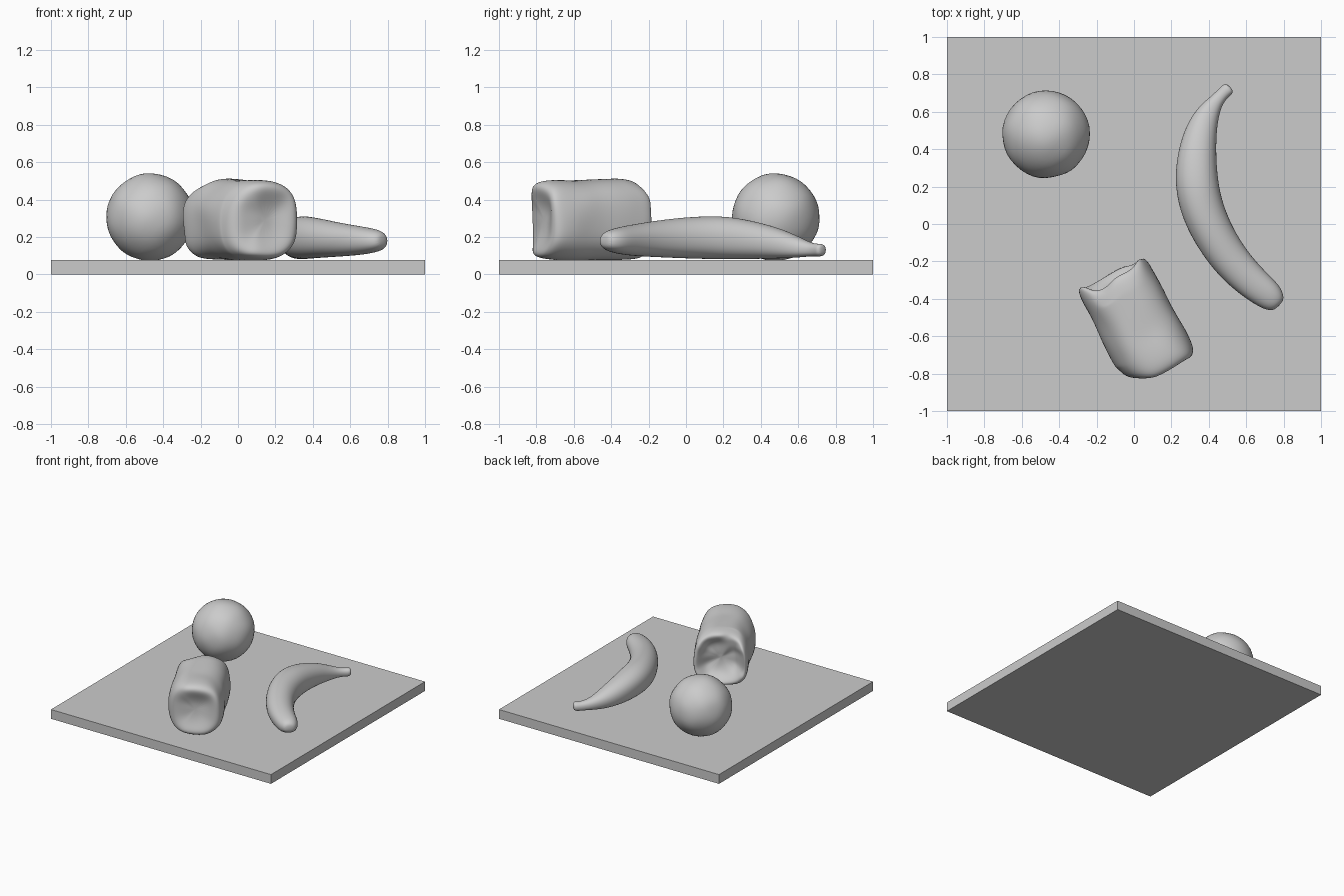
import bpy, bmesh, math
from mathutils import Vector, noise

if "Cube" in bpy.data.objects:
    bpy.data.objects.remove(bpy.data.objects["Cube"], do_unlink=True)

clay = bpy.data.materials.new("plain grey")
clay.use_nodes = True
GREY = (0.6, 0.6, 0.6, 1)
clay.diffuse_color = GREY
clay.node_tree.nodes["Principled BSDF"].inputs["Base Color"].default_value = GREY

BOARD_TOP = 0.076


def finish(name, bm, smooth=True, levels=0):
    """Turn a bmesh into a named object with the shared material."""
    bmesh.ops.recalc_face_normals(bm, faces=bm.faces)
    for f in bm.faces:
        f.smooth = smooth
    mesh = bpy.data.meshes.new(name)
    bm.to_mesh(mesh)
    bm.free()
    mesh.materials.append(clay)
    obj = bpy.data.objects.new(name, mesh)
    bpy.context.collection.objects.link(obj)
    if levels:
        sub = obj.modifiers.new("soften", 'SUBSURF')
        sub.levels = sub.render_levels = levels
    return obj


def power(v, e):
    return math.copysign(abs(v) ** (2 / e), v)


def loft(sections, segs, top_exp, bottom_exp):
    """Skin rounded rings; each section is (centre, heading, half width, half height)."""
    bm = bmesh.new()
    rings = []
    for centre, heading, w, h in sections:
        side = Vector((heading.y, -heading.x, 0)).normalized()
        ring = []
        for i in range(segs):
            a = 2 * math.pi * i / segs
            c, s = math.cos(a), math.sin(a)
            e = top_exp if s > 0 else bottom_exp
            ring.append(bm.verts.new(centre + side * w * power(c, e)
                                     + Vector((0, 0, h * power(s, e)))))
        rings.append(ring)
    for a, b in zip(rings, rings[1:]):
        for i in range(segs):
            j = (i + 1) % segs
            bm.faces.new((a[i], a[j], b[j], b[i]))
    bm.faces.new(rings[0])
    bm.faces.new(rings[-1])
    return bm


# Square board
bm = bmesh.new()
bmesh.ops.create_cube(bm, size=2)
for v in bm.verts:
    v.co.z = BOARD_TOP if v.co.z > 0 else 0
finish("board", bm, smooth=False)

# Round fruit, slightly uneven and settled on the board
bm = bmesh.new()
bmesh.ops.create_icosphere(bm, subdivisions=4, radius=0.234)
for v in bm.verts:
    v.co *= 1 + 0.018 * noise.noise(v.co * 9)
    v.co += Vector((-0.47, 0.48, 0.306))
    v.co.z = max(v.co.z, BOARD_TOP - 0.004)
finish("round_fruit", bm)

# Banana: x, y, z, half width, half height from blunt tip to stem
spine = [
    (0.775, -0.435, 0.18, 0.030, 0.025),
    (0.760, -0.420, 0.18, 0.058, 0.048),
    (0.725, -0.385, 0.18, 0.080, 0.066),
    (0.640, -0.320, 0.182, 0.092, 0.080),
    (0.530, -0.215, 0.187, 0.102, 0.094),
    (0.435, -0.080, 0.192, 0.110, 0.106),
    (0.365, 0.070, 0.196, 0.119, 0.116),
    (0.332, 0.220, 0.198, 0.119, 0.118),
    (0.335, 0.380, 0.184, 0.106, 0.103),
    (0.362, 0.510, 0.164, 0.086, 0.082),
    (0.400, 0.600, 0.145, 0.062, 0.058),
    (0.440, 0.660, 0.132, 0.038, 0.036),
    (0.480, 0.703, 0.130, 0.034, 0.033),
    (0.503, 0.722, 0.131, 0.037, 0.035),
    (0.515, 0.733, 0.132, 0.022, 0.022),
]
points = [Vector(p[:3]) for p in spine]
sections = []
for i, p in enumerate(spine):
    heading = points[min(i + 1, len(points) - 1)] - points[max(i - 1, 0)]
    sections.append((points[i], heading, p[3], p[4]))
bm = loft(sections, 16, 2.1, 2.4)
for v in bm.verts:
    v.co += noise.noise_vector(v.co * 8) * 0.005
    v.co.z = max(v.co.z, BOARD_TOP - 0.002)
finish("banana", bm, levels=2)

# Loaf: distance along its length, width factor and height factor;
# the first and last rings fold inward to hollow the two ends
profile = [(-0.27, 0.20, 0.20), (-0.285, 0.5, 0.5), (-0.31, 0.76, 0.78),
           (-0.295, 0.93, 0.92), (-0.25, 0.99, 0.98)]
profile += [(-0.17 + 0.08 * i, 1.0, 1.0) for i in range(6)]
profile += [(0.285, 0.98, 0.97), (0.32, 0.90, 0.88), (0.29, 0.74, 0.72),
            (0.245, 0.55, 0.52), (0.235, 0.22, 0.22)]
W, H = 0.212, 0.218
along = Vector((0, 1, 0))
bm = loft([(Vector((0, t, 0.292)), along, W * w, H * h) for t, w, h in profile],
          24, 2.3, 2.9)
for v in bm.verts:
    x, y, z = v.co
    bump = noise.noise_vector(v.co * 6)
    v.co += bump * 0.014
    if y < -0.2 and x < -0.06:             # rounded front corner
        v.co.y += (-0.06 - x) * 0.55
    if y > 0.2:                            # torn back rim
        v.co.y += 0.025 * noise.noise(Vector((x, 0, z)) * 14) - 0.02
        if z > 0.40:
            v.co.y -= (z - 0.40) * 0.3
            if -0.15 < x < -0.05:
                v.co.y -= 0.03
    v.co.z = max(v.co.z, BOARD_TOP - 0.002)
loaf = finish("loaf", bm, levels=2)
loaf.location = (0.014, -0.524, 0)
loaf.rotation_euler.z = math.radians(28)
